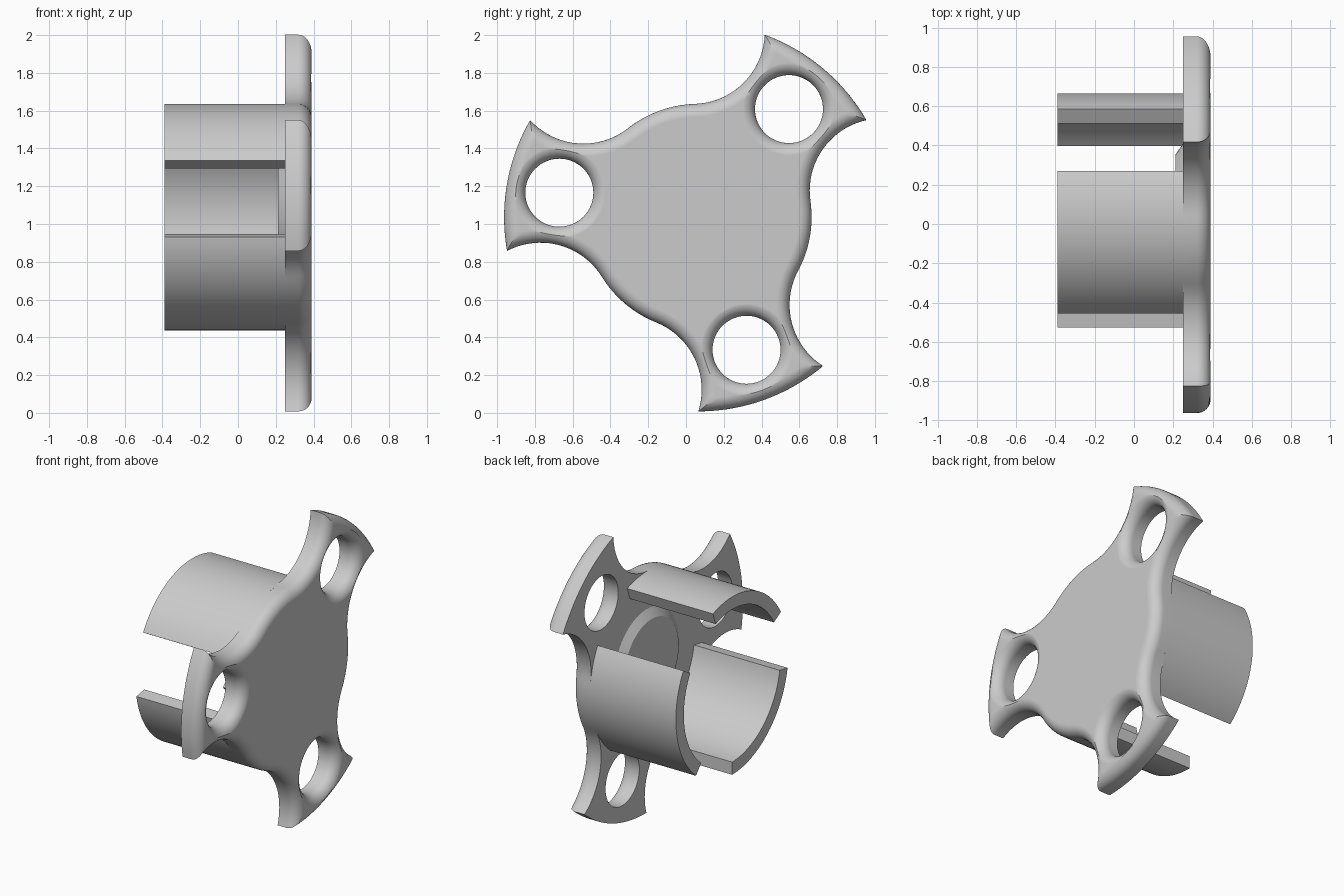
import bpy
import bmesh
from math import sin, cos, acos, atan2, radians, pi
from mathutils import Vector

CY, CZ = 0.065, 1.036            # hub axis, parallel to x
BACK, FRONT, END = 0.25, 0.39, -0.39
HUB_R, TIP_R = 0.6, 1.028        # hub and arm tip radii
ROUND = 0.07                     # edge rounding
ARMS = [radians(a) for a in (50, 170, 290)]
HOLE_DIST, HOLE_R = 0.747, 0.18

if "Cube" in bpy.data.objects:
    bpy.data.objects.remove(bpy.data.objects["Cube"])

grey = bpy.data.materials.new("plain grey")
grey.use_nodes = True
colour = (0.6, 0.6, 0.6, 1)
grey.diffuse_color = colour
grey.node_tree.nodes["Principled BSDF"].inputs["Base Color"].default_value = colour


def loft(name, rings, closed=False):
    """Skin a list of (x, [(u, v)...]) rings; u, v are measured from the hub axis."""
    bm = bmesh.new()
    loops = [[bm.verts.new((x, CY + u, CZ + v)) for u, v in pts] for x, pts in rings]
    n = len(loops[0])
    for a, b in zip(loops, loops[1:]):
        for i in range(n):
            j = (i + 1) % n
            bm.faces.new((a[i], a[j], b[j], b[i]))
    bm.faces.new(loops[0][::-1])
    bm.faces.new(loops[-1])
    bmesh.ops.recalc_face_normals(bm, faces=bm.faces)
    mesh = bpy.data.meshes.new(name)
    bm.to_mesh(mesh)
    bm.free()
    mesh.materials.append(grey)
    obj = bpy.data.objects.new(name, mesh)
    bpy.context.collection.objects.link(obj)
    return obj


def activate(obj):
    bpy.ops.object.select_all(action='DESELECT')
    obj.select_set(True)
    bpy.context.view_layer.objects.active = obj


def smooth(obj):
    activate(obj)
    bpy.ops.object.shade_smooth_by_angle(angle=radians(30))
    mod = obj.modifiers.new("even shading", 'WEIGHTED_NORMAL')
    mod.keep_sharp = True


def arc(r, a0, a1, n, centre=(0, 0)):
    return [(centre[0] + r * cos(a0 + (a1 - a0) * i / n),
             centre[1] + r * sin(a0 + (a1 - a0) * i / n)) for i in range(n + 1)]


def outline(inset):
    """Three-armed outline, moved inwards by inset."""
    side = radians(41.8)
    r = 0.383
    c = HUB_R + r
    centre = (c * cos(side), c * sin(side))
    ro, rc = TIP_R - inset, r + inset
    tip = side - acos((ro * ro + c * c - rc * rc) / (2 * ro * c))
    start = atan2(ro * sin(tip) - centre[1], ro * cos(tip) - centre[0])
    half = arc(ro, 0, tip, 10)
    half += arc(rc, start, side - pi, 20, centre)[1:]
    half += arc(HUB_R - inset, side, pi / 3, 6)[1:]
    whole = [(u, -v) for u, v in half[-2:0:-1]] + half
    return [(u * cos(a) - v * sin(a), u * sin(a) + v * cos(a))
            for a in ARMS for u, v in whole]


# Plate with a rounded outer edge
STEPS = 8
rings = [(BACK, outline(0))]
for i in range(STEPS + 1):
    t = pi / 2 * i / STEPS
    rings.append((FRONT - ROUND + ROUND * sin(t), outline(ROUND * (1 - cos(t)))))
plate = loft("three_arm_plate", rings)

# Flared round holes through the arms
for k, a in enumerate(ARMS):
    centre = (HOLE_DIST * cos(a), HOLE_DIST * sin(a))
    profile = [(BACK - 0.1, HOLE_R)]
    for i in range(STEPS + 1):
        t = pi / 2 * i / STEPS * 0.96
        profile.append((FRONT - ROUND + (ROUND + 0.0005) * sin(t),
                        HOLE_R + ROUND * (1 - cos(t))))
    profile.append((FRONT + 0.05, profile[-1][1] + 0.01))
    cutter = loft("hole_cutter", [(x, arc(r, 0, 2 * pi, 64, centre)[:-1])
                                  for x, r in profile])
    cutter.hide_render = True
    mod = plate.modifiers.new("hole", 'BOOLEAN')
    mod.operation = 'DIFFERENCE'
    mod.solver = 'EXACT'
    mod.object = cutter
    activate(plate)
    bpy.ops.object.modifier_apply(modifier=mod.name)
    bpy.data.objects.remove(cutter)
smooth(plate)

# Three curved walls of the split tube, with gaps behind the arms
for name, a in zip(("upper_tube_wall", "front_tube_wall", "rear_tube_wall"), ARMS):
    a0, a1 = a + radians(20), a + radians(100)
    section = arc(HUB_R, a0, a1, 28) + arc(0.515, a1, a0, 28)
    smooth(loft(name, [(END, section), (BACK + 0.01, section)]))

# Low conical boss inside the tube
smooth(loft("centre_boss", [(x, arc(r, 0, 2 * pi, 64)[:-1])
                            for x, r in ((0.212, 0.29), (BACK + 0.01, 0.36))]))
